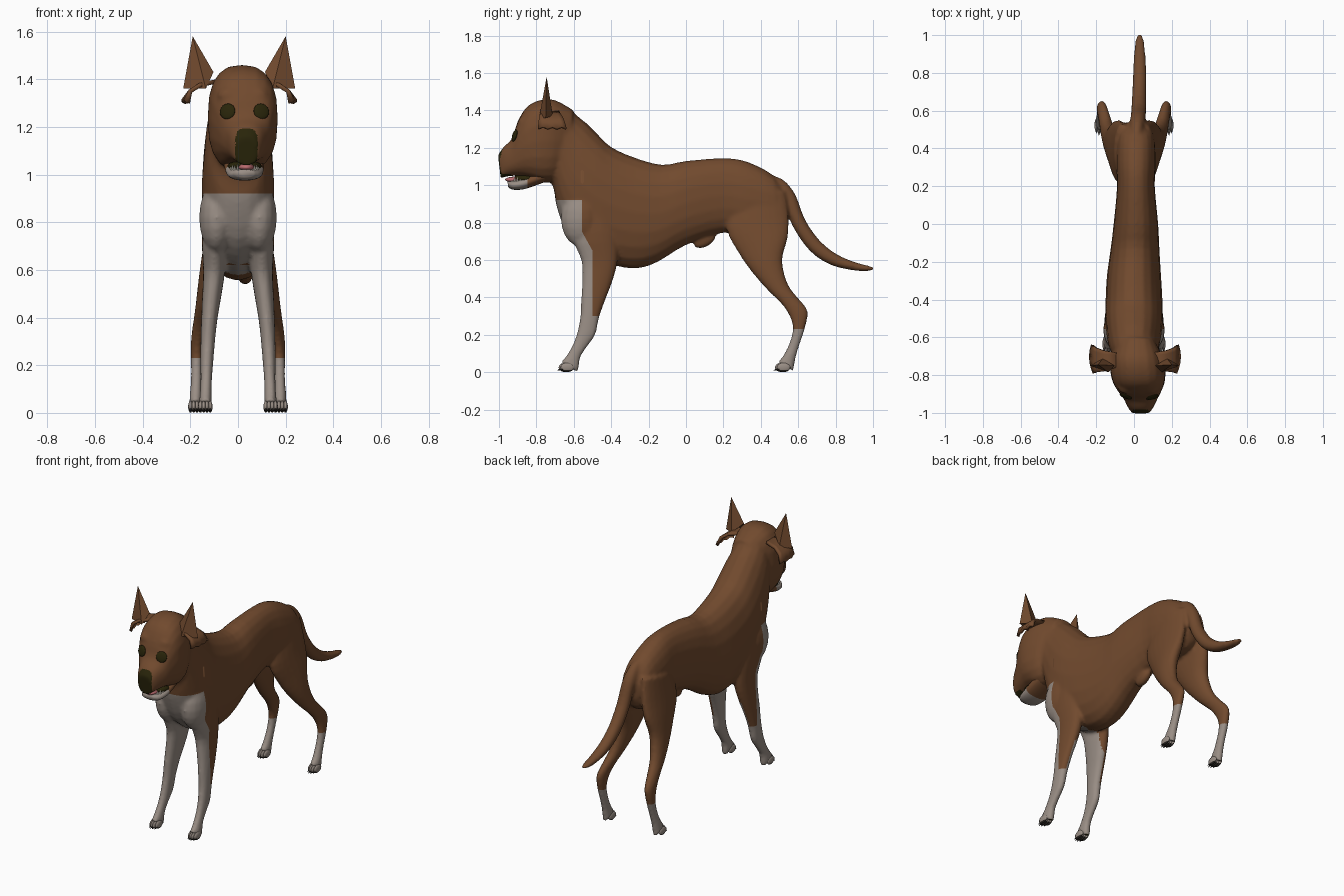
import bpy, bmesh, math
from mathutils import Vector, Matrix
from mathutils.bvhtree import BVHTree

old = bpy.data.objects.get("Cube")
if old:
    bpy.data.objects.remove(old)


def material(name, color):
    mat = bpy.data.materials.new(name)
    mat.use_nodes = True
    mat.diffuse_color = (*color, 1)
    mat.node_tree.nodes["Principled BSDF"].inputs["Base Color"].default_value = (*color, 1)
    return mat


BROWN = material("brown coat", (0.165, 0.068, 0.027))
WHITE = material("pale coat", (0.32, 0.27, 0.235))
DARK = material("dark olive", (0.022, 0.018, 0.003))
PINK = material("tongue pink", (0.5, 0.15, 0.16))
TOOTH = material("tooth ivory", (0.7, 0.66, 0.56))
CLAW = material("claw black", (0.02, 0.017, 0.014))


def finish(bm, name, mats, smooth=True):
    bmesh.ops.recalc_face_normals(bm, faces=bm.faces)
    mesh = bpy.data.meshes.new(name)
    bm.to_mesh(mesh)
    bm.free()
    for mat in mats:
        mesh.materials.append(mat)
    for poly in mesh.polygons:
        poly.use_smooth = smooth
    obj = bpy.data.objects.new(name, mesh)
    bpy.context.collection.objects.link(obj)
    return obj


def spline(a, b, c, d, t):
    return 0.5 * (2*b + (c - a)*t + (2*a - 5*b + 4*c - d)*t*t + (3*b - a - 3*c + d)*t**3)


def loft(bm, rows, side=1, power=0.9, sub=3, n=20):
    """Rows: y, z of one edge, y, z of the opposite edge, centre x, half width."""
    fine = []
    last = len(rows) - 1
    for i in range(last):
        four = [rows[min(max(i + k, 0), last)] for k in (-1, 0, 1, 2)]
        fine += [[spline(*v, s / sub) for v in zip(*four)] for s in range(sub)]
    fine.append(rows[-1])
    rings = []
    for y1, z1, y2, z2, cx, w in fine:
        a, b = Vector((0, y1, z1)), Vector((0, y2, z2))
        ring = []
        for k in range(n):
            t = math.tau * k / n
            c, s = (math.copysign(abs(f)**power, f) for f in (math.cos(t), math.sin(t)))
            p = (a + b) / 2 + (a - b) / 2 * s
            p.x = side * (cx + w * c)
            ring.append(bm.verts.new(p))
        rings.append(ring)
    faces = [bm.faces.new(rings[0]), bm.faces.new(rings[-1])]
    for r, q in zip(rings, rings[1:]):
        faces += [bm.faces.new((r[k], r[(k+1) % n], q[(k+1) % n], q[k])) for k in range(n)]
    bmesh.ops.recalc_face_normals(bm, faces=faces)


def ball(bm, loc, scale, rot=Matrix()):
    bmesh.ops.create_uvsphere(bm, u_segments=16, v_segments=10, radius=1,
                              matrix=Matrix.Translation(loc) @ rot @ Matrix.Diagonal((*scale, 1)))


def spike(bm, loc, radius, depth, rot):
    bmesh.ops.create_cone(bm, cap_ends=True, segments=8, radius1=radius, radius2=0, depth=depth,
                          matrix=Matrix.Translation(loc) @ rot)


# Body shapes, fused into one skin afterwards
torso = [
    (.535, .95, .54, .82, .01, .05), (.47, 1.05, .49, .74, .01, .095), (.33, 1.125, .33, .72, .01, .105),
    (.2, 1.145, .2, .745, .01, .1), (0, 1.13, 0, .68, .01, .118), (-.13, 1.11, -.15, .59, .005, .13),
    (-.28, 1.15, -.26, .555, 0, .143), (-.4, 1.205, -.38, .57, 0, .15), (-.47, 1.27, -.52, .63, 0, .152),
    (-.53, 1.33, -.63, .73, 0, .146), (-.58, 1.37, -.69, .88, 0, .136), (-.64, 1.42, -.705, .97, .005, .128),
    (-.69, 1.43, -.73, 1.04, .015, .122)]
head = [
    (-.6, 1.4, -.66, 1.06, .015, .1), (-.7, 1.455, -.71, 1.02, .015, .137), (-.78, 1.455, -.77, 1.015, .02, .146),
    (-.85, 1.42, -.82, 1.03, .025, .138), (-.9, 1.34, -.87, 1.045, .03, .115), (-.93, 1.25, -.92, 1.05, .035, .09),
    (-.975, 1.205, -.965, 1.045, .035, .068), (-1.005, 1.16, -.99, 1.035, .035, .048)]
tail = [
    (.44, 1.06, .46, .94, .012, .035), (.52, 1.03, .48, .93, .015, .038), (.585, .95, .53, .89, .02, .04),
    (.635, .82, .57, .78, .025, .04), (.71, .71, .66, .65, .028, .038), (.8, .635, .77, .575, .03, .036),
    (.9, .59, .89, .545, .03, .031), (.975, .57, .97, .54, .03, .023), (1.005, .56, 1.005, .548, .03, .01)]
front_leg = [
    (-.58, .95, -.4, 1.0, .09, .045), (-.61, .74, -.37, .76, .1, .052), (-.56, .6, -.365, .6, .1, .046),
    (-.555, .5, -.395, .48, .11, .04), (-.56, .4, -.43, .39, .12, .034), (-.565, .3, -.465, .29, .127, .03),
    (-.58, .22, -.485, .2, .131, .027), (-.6, .16, -.53, .135, .133, .024), (-.625, .11, -.565, .08, .135, .024),
    (-.65, .075, -.572, .03, .136, .026), (-.67, .055, -.58, .0, .137, .027)]
hind_leg = [
    (.25, .92, .53, .97, .06, .045), (.215, .77, .55, .83, .077, .05), (.285, .63, .545, .72, .097, .052),
    (.36, .525, .515, .6, .118, .047), (.44, .435, .545, .47, .14, .038), (.515, .36, .61, .385, .158, .031),
    (.56, .285, .652, .325, .17, .027), (.57, .22, .635, .23, .174, .024), (.55, .15, .605, .14, .175, .023),
    (.52, .09, .585, .07, .177, .025), (.49, .055, .575, .005, .178, .027)]
skin = bmesh.new()
for rows, power in ((torso, .9), (head, .78), (tail, 1)):
    loft(skin, rows, power=power)
for side in (1, -1):
    loft(skin, front_leg, side)
    loft(skin, hind_leg, side, power=1)
    # brow, cheek and shoulder muscles
    ball(skin, (.022 + side * .06, -.86, 1.33), (.05, .04, .04))
    ball(skin, (.025 + side * .08, -.81, 1.17), (.055, .07, .08))
    ball(skin, (side * .09, -.56, .82), (.073, .11, .15))
# sheath under the belly
ball(skin, (.01, .1, .705), (.03, .065, .035), Matrix.Rotation(.5, 4, 'X'))

rough = finish(skin, "body_rough", [])
remesh = rough.modifiers.new("Fuse", 'REMESH')
remesh.mode = 'VOXEL'
remesh.voxel_size = 0.01
relax = rough.modifiers.new("Relax", 'SMOOTH')
relax.iterations = 5
mesh = bpy.data.meshes.new_from_object(rough.evaluated_get(bpy.context.evaluated_depsgraph_get()))
bpy.data.objects.remove(rough)

# Clean cuts where the coat changes colour
skin = bmesh.new()
skin.from_mesh(mesh)
bpy.data.meshes.remove(mesh)
SOCK, REAR_SOCK, BIB, INNER = .3, .23, .92, .62
up, back = (0, 0, 1), (0, 1, 0)
for co, no in (((0, 0, SOCK), up), ((0, 0, REAR_SOCK), up), ((0, 0, BIB), up), ((0, 0, INNER), up),
               ((0, -.5, 0), back), ((0, -.555, 0), back), ((0, -.5, .65), (0, .09, .05)),
               ((.127, 0, SOCK), (1, 0, .075)), ((-.127, 0, SOCK), (-1, 0, .075))):
    bmesh.ops.bisect_plane(skin, geom=skin.verts[:] + skin.edges[:] + skin.faces[:],
                           plane_co=co, plane_no=no)


def coat(face):
    x, y, z = face.calc_center_median()
    if y < -.93 and ((x - .036) / .047)**4 + ((z - 1.113) / .08)**4 < 1:
        return 2
    if z < .012 and face.normal.z < -.6:
        return 2
    if y > 0:
        return int(z < REAR_SOCK)
    edge = min(-.5, max(-.555, -.5 - (z - .65) / 1.8))
    inner = z < INNER and abs(x) < .127 - .075 * (z - SOCK) and y < -.4
    return int(z < SOCK or inner or (z < BIB and y < edge))


skin.normal_update()
for face in skin.faces:
    face.material_index = coat(face)
tree = BVHTree.FromBMesh(skin)
finish(skin, "body", [BROWN, WHITE, DARK])

# Eyes, laid on the face
for side, name in ((1, "left_eye"), (-1, "right_eye")):
    hit, normal = tree.ray_cast(Vector((.027 + side * .071, -2, 1.265)), Vector((0, 1, 0)))[:2]
    eye = bmesh.new()
    ball(eye, hit, (.034, .034, .009), normal.to_track_quat('Z', 'Y').to_matrix().to_4x4())
    finish(eye, name, [DARK])

# Lower jaw with pale chin, tongue and teeth
jaw = bmesh.new()
loft(jaw, [(-.72, 1.1, -.72, 1.03, .02, .08), (-.8, 1.07, -.8, 1.0, .025, .083), (-.87, 1.04, -.87, .978, .028, .077),
           (-.925, 1.025, -.925, .976, .028, .064), (-.955, 1.022, -.95, .988, .028, .04)])
for face in jaw.faces:
    face.material_index = int(face.calc_center_median().y < -.85)
finish(jaw, "lower_jaw", [BROWN, WHITE])

tongue = bmesh.new()
ball(tongue, (.035, -.9, 1.03), (.034, .068, .017))
finish(tongue, "tongue", [PINK])

mouth = bmesh.new()
ball(mouth, (.028, -.85, 1.035), (.072, .075, .025))
finish(mouth, "mouth_lining", [DARK])

teeth = bmesh.new()
for k in (-5, -4, -3, -2, 2, 3, 4, 5):
    a = k * .27
    spot = Vector((.028 + .058 * math.sin(a), -.87 - .068 * math.cos(a), 1.03))
    spike(teeth, spot, .008, .035 if abs(k) == 2 else .022, Matrix())
finish(teeth, "lower_teeth", [TOOTH], False)

# Paws: toes, pads and claws
for label, x, y in (("front", .137, -.645), ("hind", .179, .512)):
    for side, hand in ((1, "left"), (-1, "right")):
        paw, claws = bmesh.new(), bmesh.new()
        for k, reach in ((-1.5, .01), (-.5, 0), (.5, 0), (1.5, .01)):
            cx = side * x + k * .0135
            ball(paw, (cx, y + reach, .026), (.01, .036, .025))
            spike(claws, (cx, y + reach - .034, .013), .007, .024, Matrix.Rotation(1.9, 4, 'X'))
        for face in paw.faces:
            face.material_index = int(face.calc_center_median().z < .009)
        finish(paw, f"{hand}_{label}_toes", [WHITE, CLAW])
        finish(claws, f"{hand}_{label}_claws", [CLAW])

# Cropped pointed ears with a drooping fold beneath
for side, hand in ((1, "left"), (-1, "right")):
    def place(x, y, z):
        return Vector((.005 + side * x, y, z))
    ear = bmesh.new()
    tip = ear.verts.new(place(.195, -.745, 1.58))
    base = [ear.verts.new(place(*p)) for p in ((.235, -.75, 1.36), (.14, -.785, 1.36),
                                              (.108, -.75, 1.43), (.17, -.712, 1.37))]
    ear.faces.new(base)
    for k in range(4):
        ear.faces.new((base[k], base[(k + 1) % 4], tip))
    finish(ear, f"{hand}_ear", [BROWN], False)

    fold = bmesh.new()
    steps = 7
    rows = []
    for k in range(steps):
        t = k / (steps - 1)
        ragged = .01 * (k % 2)
        rows.append([fold.verts.new(p) for p in (
            place(.1, -.76 + .08 * t, 1.39), place(.165, -.78 + .11 * t, 1.375),
            place(.205, -.785 + .13 * t, 1.35),
            place(.215 + .06 * t * (1 - t) + .01 * t, -.79 + .15 * t, 1.3 + ragged))])
    for r, q in zip(rows, rows[1:]):
        for k in range(3):
            fold.faces.new((r[k], r[k + 1], q[k + 1], q[k]))
    obj = finish(fold, f"{hand}_ear_fold", [BROWN])
    thick = obj.modifiers.new("Thickness", 'SOLIDIFY')
    thick.thickness = .018
    thick.offset = 0
